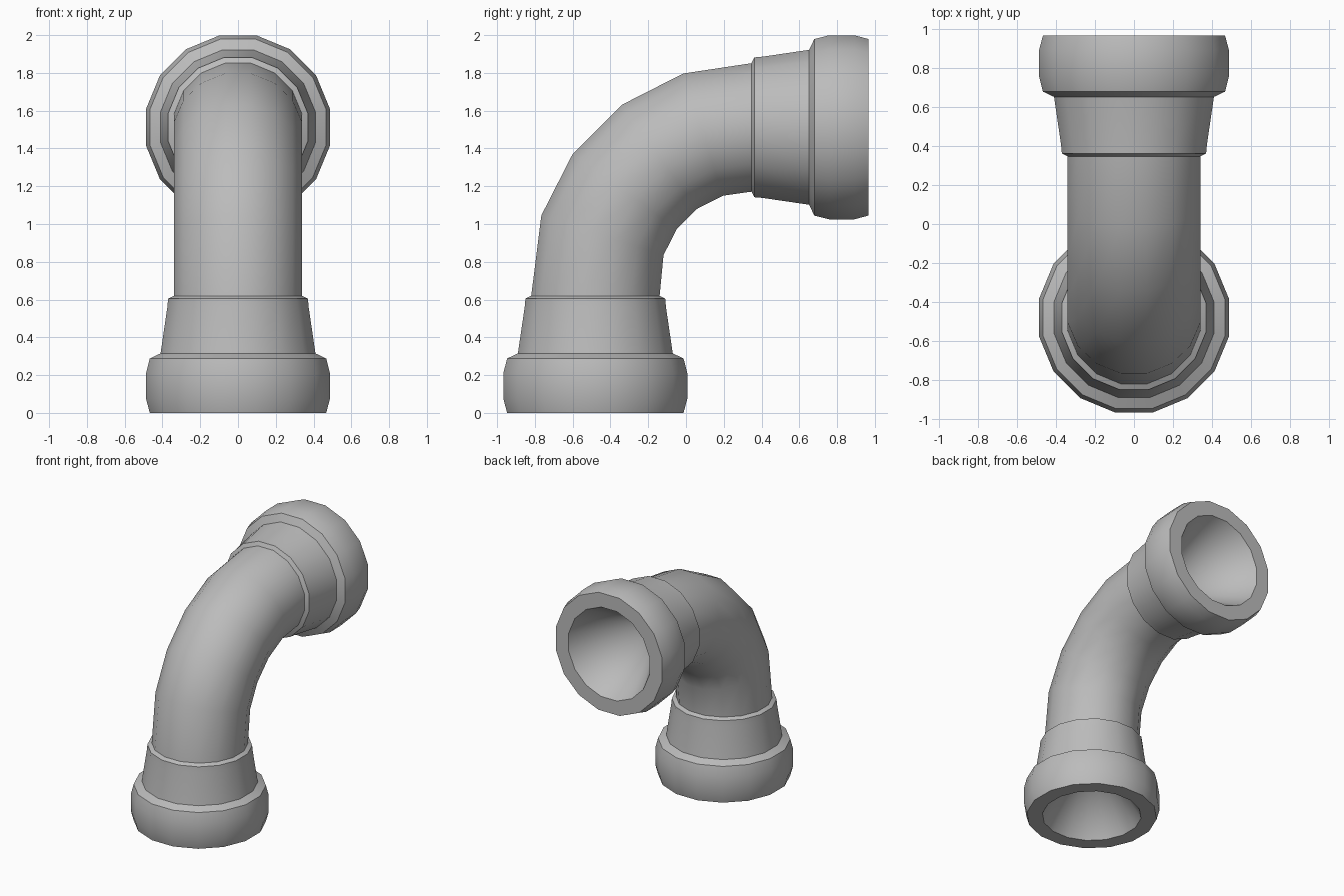
import bpy
import bmesh
from math import cos, sin, pi, radians
from mathutils import Vector

if "Cube" in bpy.data.objects:
    bpy.data.objects.remove(bpy.data.objects["Cube"], do_unlink=True)

SIDES = 16
CORNER = cos(pi / SIDES)      # flat-to-corner ratio of the section

gray = bpy.data.materials.new("pipe gray")
gray.use_nodes = True
color = (0.5, 0.5, 0.5, 1)
gray.diffuse_color = color
gray.node_tree.nodes["Principled BSDF"].inputs["Base Color"].default_value = color


def add_ring(bm, center, u, v, radius):
    ring = []
    for i in range(SIDES):
        a = (i + 0.5) * 2 * pi / SIDES
        ring.append(bm.verts.new(center + (u * cos(a) + v * sin(a)) * radius / CORNER))
    return ring


def bridge(bm, rings):
    for a, b in zip(rings, rings[1:]):
        for i in range(SIDES):
            j = (i + 1) % SIDES
            bm.faces.new((a[i], a[j], b[j], b[i]))


def finish(bm, name):
    bmesh.ops.recalc_face_normals(bm, faces=bm.faces)
    mesh = bpy.data.meshes.new(name)
    bm.to_mesh(mesh)
    bm.free()
    mesh.materials.append(gray)
    obj = bpy.data.objects.new(name, mesh)
    bpy.context.collection.objects.link(obj)
    bpy.ops.object.select_all(action="DESELECT")
    obj.select_set(True)
    bpy.context.view_layer.objects.active = obj
    bpy.ops.object.shade_smooth_by_angle(angle=radians(30))
    return obj


X, Y, Z = Vector((1, 0, 0)), Vector((0, 1, 0)), Vector((0, 0, 1))

# Socket: (depth from mouth, radius), from the mouth's inner lip outward to the pipe
SOCKET = [(0, 0.355), (0, 0.467), (0.075, 0.487), (0.21, 0.487), (0.288, 0.467),
          (0.315, 0.41), (0.56, 0.374), (0.605, 0.37), (0.62, 0.34)]


def socket(name, location, tilt):
    bm = bmesh.new()
    rings = [add_ring(bm, Z * d, X, Y, r) for d, r in SOCKET]
    bridge(bm, rings)
    # Funnel inside the mouth
    apex = bm.verts.new(Z * 0.62)
    lip = rings[0]
    for i in range(SIDES):
        bm.faces.new((lip[i], apex, lip[(i + 1) % SIDES]))
    obj = finish(bm, name)
    obj.location = location
    obj.rotation_euler.x = tilt


socket("lower_socket", (0, -0.48, 0), 0)
socket("upper_socket", (0, 0.967, 1.512), pi / 2)

# Bend: straight ends joined by a quarter turn in five steps
bm = bmesh.new()
pivot, turn, pipe = Vector((0, 0.347, 0.684)), 0.83, 0.34
rings = [add_ring(bm, Vector((0, -0.48, 0.615)), X, Y, pipe)]
for k in range(1, 5):
    a = k * pi / 10
    out = Y * -cos(a) + Z * sin(a)
    rings.append(add_ring(bm, pivot + out * turn, X, -out, pipe))
rings.append(add_ring(bm, Vector((0, 0.352, 1.512)), X, -Z, pipe))
bridge(bm, rings)
finish(bm, "bend")
